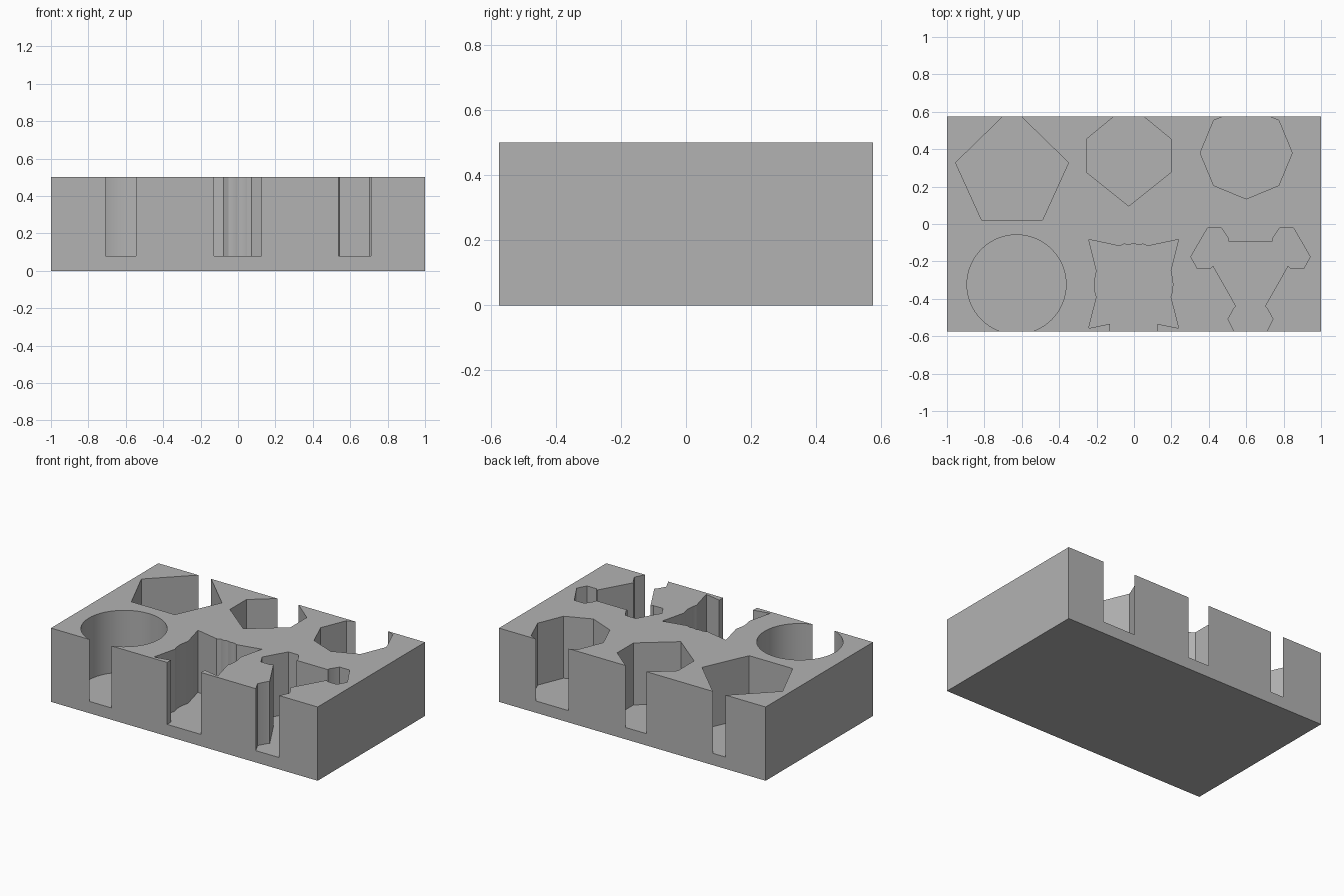
import bpy
import bmesh
from math import cos, sin, tau, radians

if "Cube" in bpy.data.objects:
    bpy.data.objects.remove(bpy.data.objects["Cube"], do_unlink=True)

WIDTH, DEPTH, HEIGHT, FLOOR = 2.0, 1.15, 0.5, 0.08

grey = bpy.data.materials.new("plain_grey")
grey.use_nodes = True
grey.diffuse_color = (0.45, 0.45, 0.45, 1)
grey.node_tree.nodes["Principled BSDF"].inputs["Base Color"].default_value = grey.diffuse_color


def prism(name, outline, z0, z1):
    """Extrude a closed outline from z0 up to z1."""
    bm = bmesh.new()
    face = bm.faces.new([bm.verts.new((x, y, z0)) for x, y in outline])
    grown = bmesh.ops.extrude_face_region(bm, geom=[face])["geom"]
    top = [v for v in grown if isinstance(v, bmesh.types.BMVert)]
    bmesh.ops.translate(bm, verts=top, vec=(0, 0, z1 - z0))
    bmesh.ops.recalc_face_normals(bm, faces=bm.faces)
    mesh = bpy.data.meshes.new(name)
    bm.to_mesh(mesh)
    bm.free()
    mesh.materials.append(grey)
    obj = bpy.data.objects.new(name, mesh)
    bpy.context.collection.objects.link(obj)
    return obj


def regular(cx, cy, radius, sides):
    return [(cx + radius * cos(tau * i / sides), cy + radius * sin(tau * i / sides))
            for i in range(sides)]


def mirrored(cx, half):
    """Half outline as (offset from centre, y), top to bottom, closed by its mirror."""
    right = [(cx + dx, y) for dx, y in half]
    left = [(cx - dx, y) for dx, y in reversed(half) if dx > 0]
    return right + left


# Pocket outlines; those at the edges run out through the side walls
pockets = {
    "pentagon_pocket": mirrored(-0.652, [(0, 0.622), (0.302, 0.328), (0.163, 0.022)]),
    "hexagon_pocket": mirrored(-0.028, [(0, 0.64), (0.227, 0.453), (0.227, 0.278), (0, 0.096)]),
    "octagon_pocket": regular(0.6, 0.38, 0.246, 8),
    "round_pocket": regular(-0.628, -0.323, 0.265, 64),
    "flared_square_pocket": mirrored(-0.002, [
        (0, -0.104), (0.025, -0.112), (0.05, -0.107), (0.075, -0.118), (0.24, -0.083),
        (0.198, -0.25), (0.205, -0.285), (0.21, -0.32), (0.207, -0.36), (0.198, -0.39),
        (0.24, -0.557), (0.127, -0.534), (0.127, -0.65)]),
    "lobed_triangle_pocket": mirrored(0.623, [
        (0, -0.094), (0.117, -0.094), (0.119, -0.075), (0.155, -0.022), (0.23, -0.022),
        (0.319, -0.175), (0.285, -0.237), (0.215, -0.237), (0.2, -0.224), (0.077, -0.44),
        (0.088, -0.45), (0.12, -0.508), (0.087, -0.575), (0.087, -0.65)]),
}

# Solid block
x, y = WIDTH / 2, DEPTH / 2
block = prism("shape_tray", [(-x, -y), (x, -y), (x, y), (-x, y)], 0, HEIGHT)
bpy.context.view_layer.objects.active = block

# Cut each pocket down to the floor
for name, outline in pockets.items():
    cutter = prism(name, outline, FLOOR, HEIGHT + 0.2)
    cutter.hide_render = True
    cut = block.modifiers.new(name, "BOOLEAN")
    cut.operation = "DIFFERENCE"
    cut.solver = "EXACT"
    cut.object = cutter
    bpy.ops.object.modifier_apply(modifier=cut.name)
    bpy.data.objects.remove(cutter, do_unlink=True)

# Smooth the round walls, keep the corners sharp
bpy.ops.object.select_all(action="DESELECT")
block.select_set(True)
bpy.ops.object.shade_smooth_by_angle(angle=radians(30))
